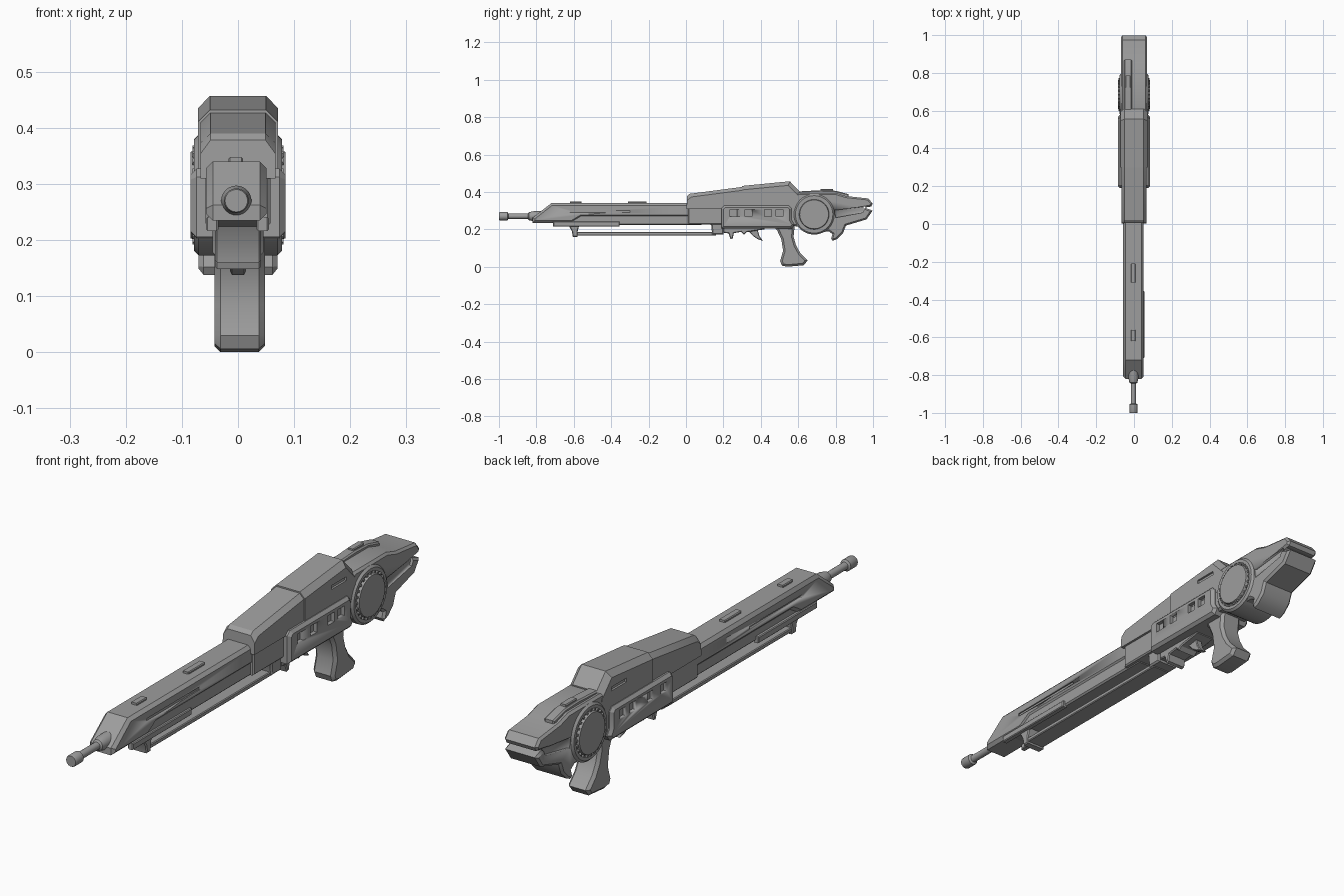
import bpy, bmesh, math
from mathutils import Matrix, Vector

cube = bpy.data.objects.get("Cube")
if cube:
    bpy.data.objects.remove(cube, do_unlink=True)

grey = bpy.data.materials.new("gunmetal_grey")
grey.use_nodes = True
colour = (0.34, 0.34, 0.34, 1)
grey.diffuse_color = colour
grey.node_tree.nodes["Principled BSDF"].inputs["Base Color"].default_value = colour


def finish(name, bm):
    bmesh.ops.recalc_face_normals(bm, faces=bm.faces)
    mesh = bpy.data.meshes.new(name)
    bm.to_mesh(mesh)
    bm.free()
    mesh.materials.append(grey)
    ob = bpy.data.objects.new(name, mesh)
    bpy.context.collection.objects.link(ob)
    bpy.ops.object.select_all(action='DESELECT')
    ob.select_set(True)
    bpy.context.view_layer.objects.active = ob
    bpy.ops.object.shade_smooth_by_angle(angle=math.radians(28))
    return ob


def prism(name, profile, half, chamfer=0.0, xc=0.0, above=-1.0):
    """Side profile (y, z) extruded across x, with chamfered side rims."""
    bm = bmesh.new()
    face = bm.faces.new([bm.verts.new((xc - half, y, z)) for y, z in profile])
    new = bmesh.ops.extrude_face_region(bm, geom=[face])["geom"]
    moved = [v for v in new if isinstance(v, bmesh.types.BMVert)]
    bmesh.ops.translate(bm, verts=moved, vec=(2 * half, 0, 0))
    bmesh.ops.recalc_face_normals(bm, faces=bm.faces)
    if chamfer:
        rim = [e for e in bm.edges
               if abs(e.verts[0].co.x - e.verts[1].co.x) < 1e-5
               and min(v.co.z for v in e.verts) > above]
        bmesh.ops.bevel(bm, geom=rim, offset=chamfer, segments=1,
                        affect='EDGES', clamp_overlap=True)
    return finish(name, bm)


def add_box(bm, y0, y1, z0, z1, x0, x1):
    size = Matrix.Diagonal((x1 - x0, y1 - y0, z1 - z0, 1))
    mid = Matrix.Translation(((x0 + x1) / 2, (y0 + y1) / 2, (z0 + z1) / 2))
    bmesh.ops.create_cube(bm, size=1, matrix=mid @ size)


def box(name, y0, y1, z0, z1, half, chamfer=0.0, xc=0.0):
    return prism(name, [(y0, z0), (y0, z1), (y1, z1), (y1, z0)], half, chamfer, xc)


def lathe(name, profile, axis, centre, steps=32):
    """Spin (radius, distance) points about an axis through the centre."""
    bm = bmesh.new()
    axis, centre = Vector(axis), Vector(centre)
    verts = [bm.verts.new(centre + axis * d + Vector((0, 0, r))) for r, d in profile]
    edges = [bm.edges.new(p) for p in zip(verts, verts[1:])]
    bmesh.ops.spin(bm, geom=verts + edges, cent=centre, axis=axis,
                   angle=math.tau, steps=steps)
    bmesh.ops.remove_doubles(bm, verts=bm.verts, dist=1e-5)
    return finish(name, bm)


def carve(target, boxes):
    """Sink rectangular recesses into both sides of a part."""
    bm = bmesh.new()
    for y0, y1, z0, z1, depth in boxes:
        for x0, x1 in ((depth, 0.2), (-0.2, -depth)):
            add_box(bm, y0, y1, z0, z1, x0, x1)
    cutter = finish("recess_cutter", bm)
    cutter.hide_render = True
    mod = target.modifiers.new("recess", 'BOOLEAN')
    mod.operation, mod.object, mod.solver = 'DIFFERENCE', cutter, 'EXACT'
    bpy.context.view_layer.objects.active = target
    bpy.ops.object.modifier_apply(modifier=mod.name)
    bpy.data.objects.remove(cutter, do_unlink=True)


# Muzzle rod with tip and collar
lathe("muzzle", [(0, 0), (0.02, 0), (0.022, 0.004), (0.022, 0.045), (0.014, 0.05),
                 (0.014, 0.155), (0.021, 0.16), (0.027, 0.185), (0.027, 0.27), (0, 0.27)],
      (0, 1, 0), (-0.003, -1, 0.27), 24)

# Barrel shroud with sloped nose, and the narrower body below it
shroud = prism("barrel_shroud", [(-0.82, 0.235), (-0.82, 0.262), (-0.72, 0.34), (0.04, 0.34),
                                 (0.04, 0.265), (-0.56, 0.265), (-0.61, 0.235)],
               0.054, 0.012, -0.003)
carve(shroud, [(-0.62, -0.3, 0.29, 0.302, 0.046)])
prism("barrel_underbody", [(-0.7, 0.238), (-0.62, 0.222), (0.08, 0.222), (0.092, 0.24),
                           (0.122, 0.24), (0.135, 0.22), (0.14, 0.172), (0.2, 0.172),
                           (0.2, 0.3), (-0.7, 0.28)], 0.045, 0.006)
for name, x in (("left_side_bar", 0.044), ("right_side_bar", -0.046)):
    box(name, -0.71, -0.355, 0.216, 0.241, 0.011, 0.003, x)
for name, y0, y1 in (("front_top_lug", -0.62, -0.56), ("rear_top_lug", -0.31, -0.21)):
    box(name, y0, y1, 0.33, 0.348, 0.013, 0.003, -0.004)

# Slide rail under the barrel with its front foot
box("under_rail", -0.6, 0.16, 0.168, 0.185, 0.038, 0.003)
prism("rail_foot", [(-0.63, 0.225), (-0.61, 0.19), (-0.605, 0.16), (-0.58, 0.16),
                    (-0.58, 0.185), (-0.57, 0.225)], 0.041, 0.004)

# Receiver core and two-piece top cover
box("receiver_core", 0.01, 0.6, 0.225, 0.34, 0.058, 0.005)
prism("front_cover", [(0.003, 0.31), (0.006, 0.378), (0.02, 0.39), (0.31, 0.428),
                      (0.31, 0.31)], 0.067, 0.018, above=0.32)
rear_cover = prism("rear_cover", [(0.3, 0.3), (0.3, 0.432), (0.555, 0.457), (0.61, 0.4),
                                  (0.6, 0.3)], 0.071, 0.021, above=0.32)
carve(rear_cover, [(0.46, 0.55, 0.385, 0.4, 0.063)])

# Side panel with a row of pockets
panel = prism("receiver_panel", [(0.19, 0.205), (0.19, 0.312), (0.205, 0.327), (0.55, 0.327),
                                 (0.565, 0.312), (0.565, 0.25), (0.58, 0.225),
                                 (0.565, 0.203)], 0.085, 0.011)
carve(panel, [(y, y + 0.038, 0.268, 0.305, 0.07) for y in (0.235, 0.315, 0.42, 0.48)])

# Magazine catch block and trigger
prism("catch_block", [(0.2, 0.215), (0.2, 0.182), (0.228, 0.178), (0.238, 0.148),
                      (0.25, 0.152), (0.256, 0.18), (0.295, 0.186), (0.31, 0.172),
                      (0.325, 0.185), (0.42, 0.2), (0.42, 0.215)], 0.041, 0.004)
prism("trigger", [(0.33, 0.21), (0.335, 0.19), (0.36, 0.163), (0.385, 0.147), (0.412, 0.138),
                  (0.392, 0.165), (0.38, 0.21)], 0.014, 0.003)

# Pistol grip
prism("grip", [(0.45, 0.23), (0.487, 0.195), (0.51, 0.145), (0.519, 0.085), (0.503, 0.03),
               (0.513, 0.006), (0.54, 0.0), (0.63, 0.008), (0.65, 0.034), (0.61, 0.075),
               (0.588, 0.115), (0.575, 0.16), (0.582, 0.23)], 0.045, 0.011, 0.003)

# Stock with split rear jaws and a downward hook
stock = prism("stock", [(0.55, 0.22), (0.55, 0.385), (0.61, 0.395), (0.8, 0.395),
                        (0.855, 0.378), (0.975, 0.365), (0.998, 0.338), (0.99, 0.322),
                        (0.955, 0.316), (0.998, 0.3), (0.965, 0.253), (0.855, 0.22),
                        (0.84, 0.18), (0.81, 0.15), (0.785, 0.138), (0.776, 0.152),
                        (0.783, 0.175), (0.765, 0.188), (0.7, 0.185), (0.6, 0.215)],
              0.07, 0.012)
# Tapered recess in each side of the stock
wedge = prism("recess_cutter", [(0.8, 0.262), (0.795, 0.302), (0.96, 0.322),
                                (0.945, 0.29)], 0.2)
core = box("stock_core", 0.79, 0.95, 0.255, 0.325, 0.06)
for target, tool in ((wedge, core), (stock, wedge)):
    mod = target.modifiers.new("recess", 'BOOLEAN')
    mod.operation, mod.object, mod.solver = 'DIFFERENCE', tool, 'EXACT'
    bpy.context.view_layer.objects.active = target
    bpy.ops.object.modifier_apply(modifier=mod.name)
    bpy.data.objects.remove(tool, do_unlink=True)

# Round hub on both sides, with a ring groove and ticks
for name, s in (("left_hub", 1), ("right_hub", -1)):
    lathe(name, [(0.108, 0), (0.108, 0.07), (0.1, 0.078), (0.088, 0.078), (0.088, 0.074),
                 (0.08, 0.074), (0.077, 0.085), (0, 0.085)], (s, 0, 0), (0, 0.685, 0.28), 48)
bm = bmesh.new()
for i in range(24):
    turn = Matrix.Rotation(i * math.tau / 24, 4, 'X')
    place = Matrix.Translation((0, 0.685, 0.28)) @ turn @ Matrix.Translation((0, 0, 0.084))
    bmesh.ops.create_cube(bm, size=1, matrix=place @ Matrix.Diagonal((0.162, 0.008, 0.008, 1)))
finish("hub_ticks", bm)

# Latch arm on top of the stock
prism("latch_arm", [(0.59, 0.37), (0.59, 0.402), (0.72, 0.409), (0.8, 0.406), (0.87, 0.388),
                    (0.87, 0.36)], 0.021, 0.005, -0.032)
box("latch_button", 0.72, 0.785, 0.395, 0.415, 0.013, 0.003, -0.032)
